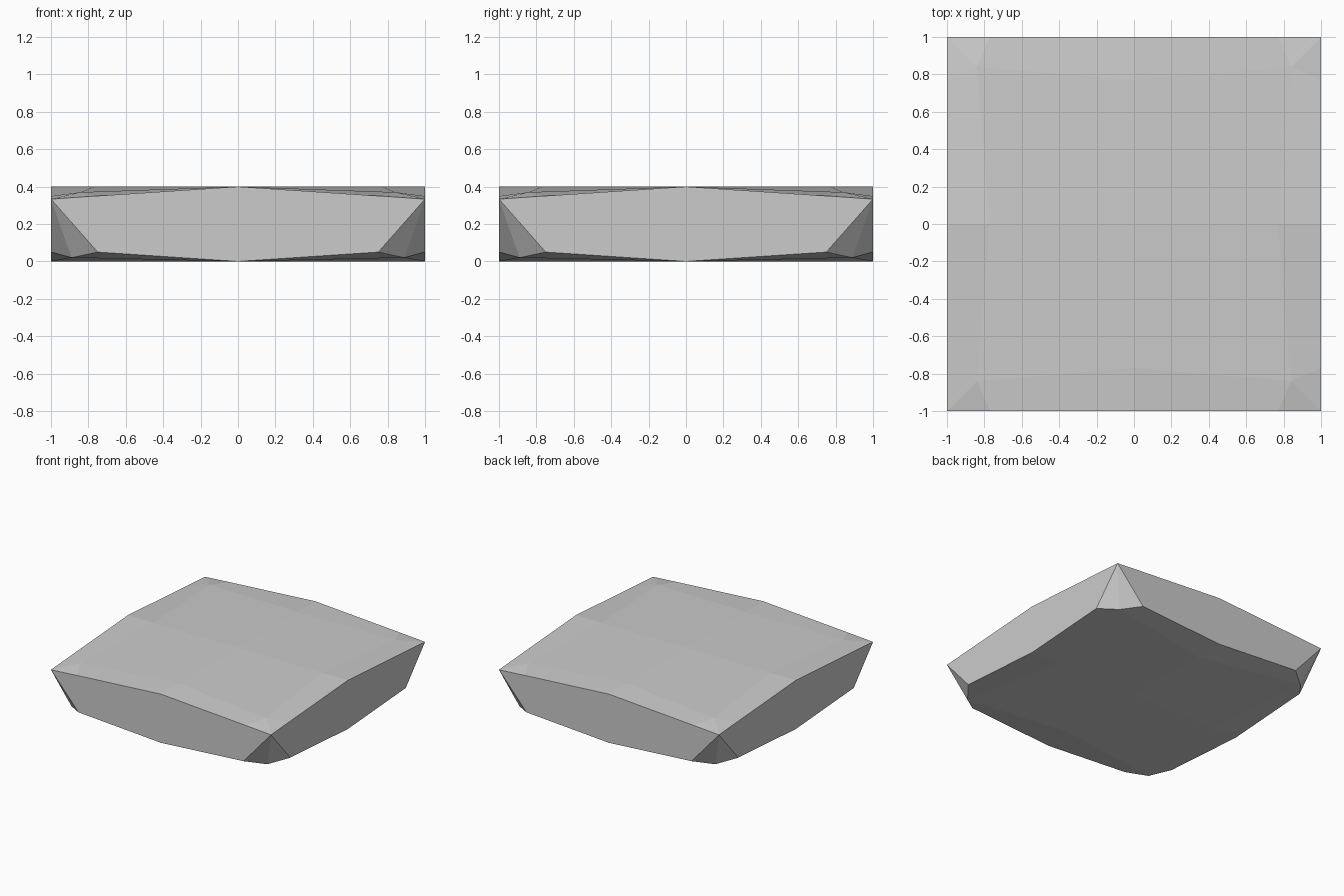
import bpy, bmesh

if "Cube" in bpy.data.objects:
    bpy.data.objects.remove(bpy.data.objects["Cube"])

# Key points of one eighth of the slab (x side of the +x +y quadrant)
top_mid, top_in, top_pt = (1, 0, .40), (.77, 0, .40), (.84, .84, .37)
top_edge, corner = (1, .77, .349), (1, 1, .333)
bot_mid, bot_in, bot_pt, bot_edge = (1, 0, 0), (.75, 0, 0), (.89, .89, .02), (1, .75, .05)

eighth = [
    [top_in, top_mid, top_edge, top_pt],                  # top rim
    [top_pt, top_edge, corner],                           # top corner
    [top_mid, bot_mid, bot_edge, corner, top_edge],       # flat side
    [corner, bot_edge, bot_pt],                           # cut corner
    [bot_mid, bot_in, bot_pt, bot_edge],                  # bottom rim
]


def swap(p):
    return (p[1], p[0], p[2])


# One quadrant: the eighth, its diagonal mirror, and the two middle panels
quadrant = eighth + [[swap(p) for p in f] for f in eighth]
quadrant += [[(0, 0, .4), top_in, top_pt, swap(top_in)],
             [(0, 0, 0), bot_in, bot_pt, swap(bot_in)]]

# Mirror the quadrant around both axes and weld it into a closed solid
bm = bmesh.new()
for sx in (1, -1):
    for sy in (1, -1):
        for face in quadrant:
            bm.faces.new([bm.verts.new((x * sx, y * sy, z)) for x, y, z in face])
bmesh.ops.remove_doubles(bm, verts=bm.verts, dist=0.0001)
bmesh.ops.recalc_face_normals(bm, faces=bm.faces)

mesh = bpy.data.meshes.new("stone_slab")
bm.to_mesh(mesh)
bm.free()
slab = bpy.data.objects.new("stone_slab", mesh)
bpy.context.collection.objects.link(slab)
